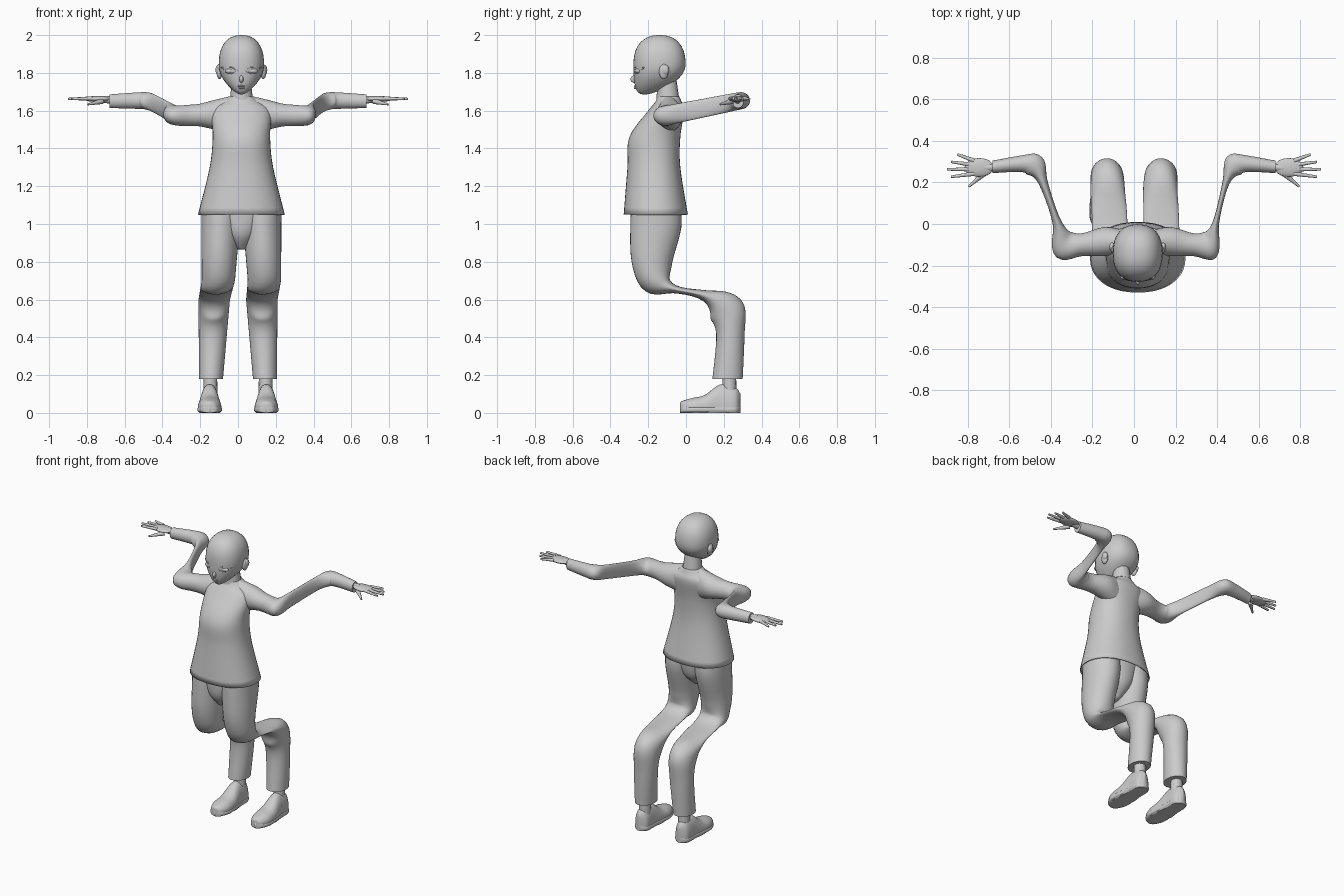
import bpy, bmesh, math
from mathutils import Vector

cube = bpy.data.objects.get("Cube")
if cube:
    bpy.data.objects.remove(cube, do_unlink=True)

grey = bpy.data.materials.new("plain grey")
grey.use_nodes = True
colour = (0.6, 0.6, 0.6, 1)
grey.diffuse_color = colour
grey.node_tree.nodes["Principled BSDF"].inputs["Base Color"].default_value = colour


def clamp(value):
    return min(max(value, 0), 1)


def finish(name, bm, mirror):
    """Add the mirrored twin, lean the hips and trunk sideways, shade smooth."""
    if mirror:
        twin = bmesh.ops.duplicate(bm, geom=bm.verts[:] + bm.edges[:] + bm.faces[:])
        for item in twin["geom"]:
            if isinstance(item, bmesh.types.BMVert):
                item.co.x *= -1
    for vert in bm.verts:
        above_knee = clamp((vert.co.z - .6) * 10)
        inside_elbow = clamp((.45 - abs(vert.co.x)) * 10)
        vert.co.x += .018 * above_knee * inside_elbow
    bmesh.ops.recalc_face_normals(bm, faces=bm.faces)
    mesh = bpy.data.meshes.new(name)
    bm.to_mesh(mesh)
    bm.free()
    mesh.materials.append(grey)
    obj = bpy.data.objects.new(name, mesh)
    bpy.context.collection.objects.link(obj)
    bpy.ops.object.select_all(action='DESELECT')
    obj.select_set(True)
    bpy.context.view_layer.objects.active = obj
    bpy.ops.object.shade_smooth_by_angle(angle=math.radians(50))
    return obj


def ball(name, centre, size, mirror=False, reshape=None):
    """Ellipsoid; reshape may move each point of the unit sphere first."""
    bm = bmesh.new()
    bmesh.ops.create_uvsphere(bm, u_segments=32, v_segments=20, radius=1)
    for vert in bm.verts:
        if reshape:
            reshape(vert.co)
        vert.co = [c + s * p for c, s, p in zip(centre, size, vert.co)]
    return finish(name, bm, mirror)


def rod(name, start, end, start_radius, end_radius, mirror=False):
    """Tapered round bar between two points."""
    start, end = Vector(start), Vector(end)
    bm = bmesh.new()
    bmesh.ops.create_cone(bm, cap_ends=True, segments=16, radius1=start_radius,
                          radius2=end_radius, depth=(end - start).length)
    turn = (end - start).to_track_quat('Z', 'Y')
    for vert in bm.verts:
        vert.co = turn @ vert.co + (start + end) / 2
    return finish(name, bm, mirror)


def smooth_path(stations, steps=5):
    """Catmull-Rom interpolation of whole stations."""
    padded = [stations[0], *stations, stations[-1]]
    for before, first, second, after in zip(padded, padded[1:], padded[2:], padded[3:]):
        for k in range(steps):
            t = k / steps
            yield [b + t / 2 * (c - a + t * (2 * a - 5 * b + 4 * c - d
                                             + t * (3 * b - a - 3 * c + d)))
                   for a, b, c, d in zip(before, first, second, after)]
    yield stations[-1]


def loft(name, section, stations, mirror=False, sides=32, power=1, caps=True):
    """Skin rounded sections; section() gives a centre and two half-axes."""
    bm = bmesh.new()
    rings = []
    for station in smooth_path(stations):
        centre, across, along = section(*station)
        ring = []
        for i in range(sides):
            turn = math.tau * i / sides
            c, s = math.cos(turn), math.sin(turn)
            point = (centre + across * math.copysign(abs(c) ** power, c)
                     + along * math.copysign(abs(s) ** power, s))
            point.z = max(point.z, 0)
            ring.append(bm.verts.new(point))
        rings.append(ring)
    for lower, upper in zip(rings, rings[1:]):
        for i in range(sides):
            bm.faces.new((lower[i - 1], lower[i], upper[i], upper[i - 1]))
    if caps:
        bm.faces.new(rings[0])
        bm.faces.new(rings[-1])
    return finish(name, bm, mirror)


# Head: a full, slightly boxy skull that narrows and slides forward to the chin
def shape_head(point):
    fullness = 2.35
    point /= sum(abs(p) ** fullness for p in point) ** (1 / fullness)
    drop = max(0, -point.z) ** 2
    point.x *= 1 - drop / 2
    point.y = point.y * (1 - drop / 3) - drop * .58


ball("head", (0, -.14, 1.843), (.12, .138, .157), reshape=shape_head)
rod("neck", (0, -.095, 1.62), (0, -.1, 1.76), .065, .05)

# Face details
ball("nose", (0, -.272, 1.767), (.011, .022, .02))
for name, height, width in (("upper_lip", 1.73, .02), ("lower_lip", 1.72, .016)):
    ball(name, (0, -.268, height), (width, .008, .005))
ball("eyes", (.056, -.252, 1.81), (.03, .018, .015), mirror=True)
for name, height in (("upper_lashes", 1.832), ("lower_lashes", 1.796)):
    inner, outer = (.018, -.276, 1.812), (.108, -.22, 1.828)
    middle = (.055, -.268, height)
    rod("inner_" + name, inner, middle, .002, .003, mirror=True)
    rod("outer_" + name, middle, outer, .003, .002, mirror=True)

# Ears
ball("ears", (.116, -.118, 1.807), (.016, .025, .04), mirror=True)
ball("ear_rims", (.123, -.11, 1.815), (.014, .021, .027), mirror=True)


# Shirt body with an open hem, and the trouser seat beneath it
def body_section(z, width, front, back):
    return (Vector((0, (front + back) / 2, z)), Vector((width, 0, 0)),
            Vector((0, (back - front) / 2, 0)))


shirt = loft("shirt", body_section, [
    (1.05, .23, -.33, .01), (1.3, .168, -.31, -.03), (1.46, .152, -.3, -.03),
    (1.6, .155, -.2, -.01), (1.65, .09, -.16, -.025), (1.675, .06, -.15, -.035)],
    sides=40, power=.9, caps=False)
cloth = shirt.modifiers.new("Cloth", 'SOLIDIFY')
cloth.thickness = .006
loft("trouser_seat", body_section, [
    (.865, .02, -.22, -.13), (.95, .1, -.28, -.05), (1.1, .18, -.29, -.03)])


# Sleeves, bent back at the shoulder end and out again at the elbow;
# they climb towards the back, thin outwards and swell at the shoulder
def sleeve_section(x, y, angle, width):
    facing = math.radians(angle)
    return (Vector((x, y, 1.595 + y / 5)),
            Vector((math.cos(facing), math.sin(facing), 0)) * width,
            Vector((0, 0, .07 - x / 20 + max(0, .22 - x) / 5)))


loft("sleeves", sleeve_section, [
    (.06, -.09, 90, .06), (.16, -.085, 90, .07), (.27, -.1, 90, .055),
    (.35, -.1, 120, .07), (.38, 0, 165, .02), (.44, .2, 160, .02),
    (.48, .28, 130, .055), (.54, .29, 90, .04), (.68, .275, 90, .03)], mirror=True)

# Hands: wrist, palm, thumb and a fan of four fingers
rod("wrists", (.65, .275, 1.655), (.72, .27, 1.66), .02, .018, mirror=True)
ball("palms", (.745, .272, 1.662), (.07, .045, .016), mirror=True)
rod("thumbs", (.72, .245, 1.65), (.795, .18, 1.633), .015, .005, mirror=True)
fingers = {"little": .85, "ring": .88, "middle": .9, "index": .88}
for i, (name, reach) in enumerate(fingers.items()):
    rod(name + "_fingers", (.77, .305 - i * .021, 1.665),
        (reach, .335 - i * .036, 1.662), .011, .006, mirror=True)


# Trouser legs, folded flat behind the knee and tapering towards the hem
def leg_section(y, z, angle, depth):
    tilt = math.radians(angle)
    return (Vector((.15 - z * .04, y, z)), Vector((.055 + z * .047, 0, 0)),
            Vector((0, math.cos(tilt), math.sin(tilt))) * depth)


loft("trouser_legs", leg_section, [
    (-.16, 1.1, 0, .13), (-.16, .98, 0, .135), (-.18, .8, 0, .108),
    (-.15, .69, 35, .08), (-.06, .655, 75, .022), (.1, .62, 75, .03),
    (.21, .55, 32, .095), (.235, .42, 0, .075), (.22, .18, 0, .08)], mirror=True)
rod("ankles", (.146, .23, .08), (.146, .23, .22), .038, .035, mirror=True)


# Shoes: rounded uppers over flat soles that follow the same outline
def upper_section(y, width, top):
    return Vector((.15, y, .03)), Vector((width, 0, 0)), Vector((0, 0, top - .03))


def sole_section(y, width, top):
    return Vector((.15, y, .018)), Vector((width + .003, 0, 0)), Vector((0, 0, .018))


shoe_outline = [(-.033, .004, .045), (-.022, .036, .062), (.03, .06, .078),
                (.1, .06, .095), (.18, .05, .15), (.26, .045, .135), (.288, .01, .1)]
loft("shoe_uppers", upper_section, shoe_outline, mirror=True, power=.9)
loft("shoe_soles", sole_section, shoe_outline, mirror=True, power=.6)
